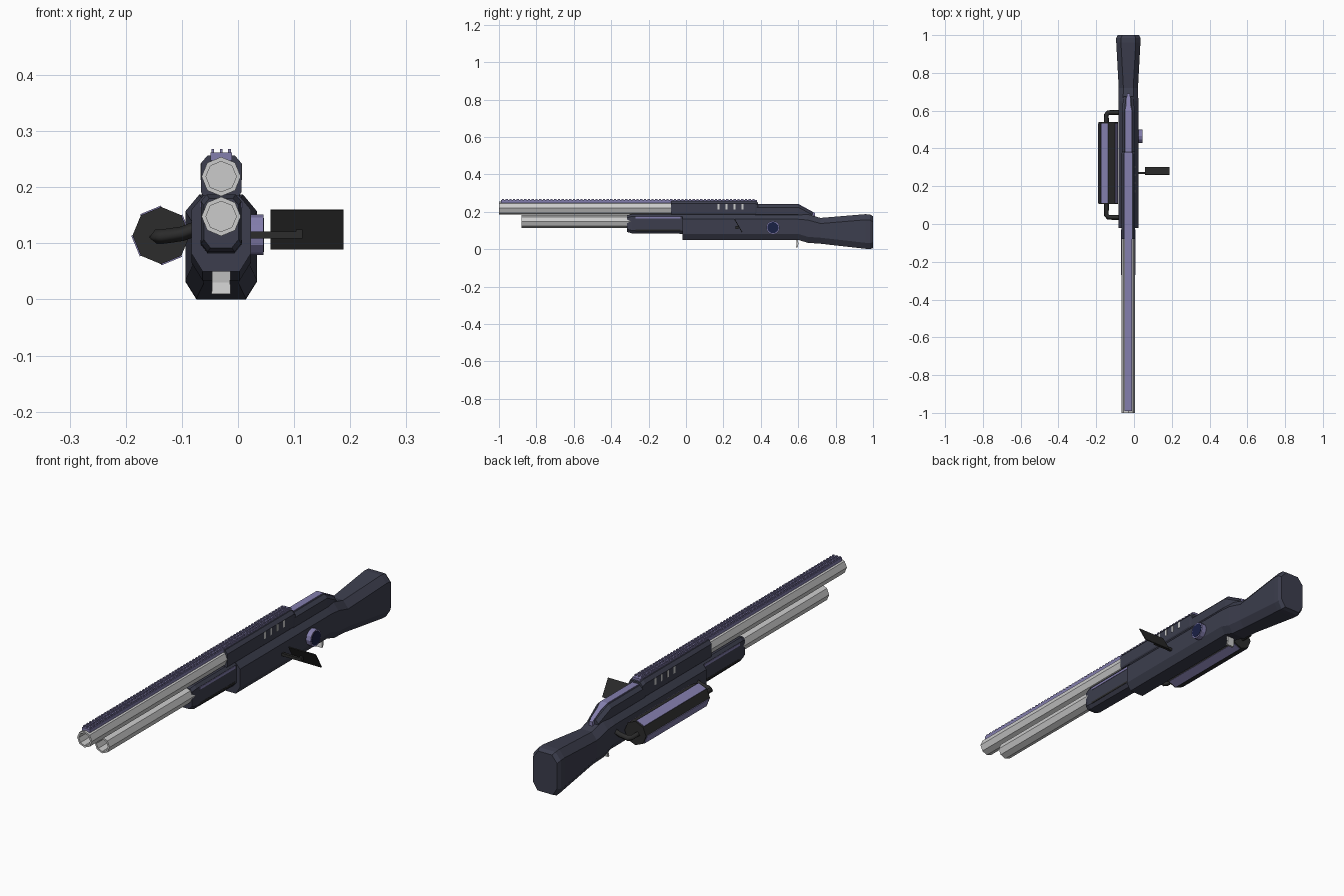
import bpy, bmesh, math
from mathutils import Vector, Matrix

if "Cube" in bpy.data.objects:
    bpy.data.objects.remove(bpy.data.objects["Cube"])

CX = -0.03  # centre line of the body


def mat(name, c):
    m = bpy.data.materials.new(name)
    m.diffuse_color = (*c, 1)
    m.use_nodes = True
    m.node_tree.nodes["Principled BSDF"].inputs["Base Color"].default_value = m.diffuse_color
    return m


SLATE = mat("slate", (0.045, 0.048, 0.075))
PURPLE = mat("purple", (0.23, 0.21, 0.42))
BLACK = mat("black", (0.025, 0.025, 0.025))
NAVY = mat("navy", (0.01, 0.015, 0.06))


def finish(bm, name, *mats):
    bmesh.ops.recalc_face_normals(bm, faces=bm.faces)
    me = bpy.data.meshes.new(name)
    bm.to_mesh(me)
    bm.free()
    for m in mats:
        me.materials.append(m)
    ob = bpy.data.objects.new(name, me)
    bpy.context.collection.objects.link(ob)
    return ob


def skin(bm, rings, caps=True):
    vs = [[bm.verts.new(p) for p in r] for r in rings]
    n = len(vs[0])
    sides = [bm.faces.new((a[i], a[(i + 1) % n], b[(i + 1) % n], b[i]))
             for a, b in zip(vs, vs[1:]) for i in range(n)]
    if caps:
        bm.faces.new(vs[0])
        bm.faces.new(vs[-1])
    return sides


def loft(name, sections, top, bot, m):
    """Chamfered body along y; sections are (y, half width, z low, z high)."""
    bm = bmesh.new()
    rings = []
    for y, w, a, b in sections:
        half = [(w - bot[0], a), (w, a + bot[1]), (w, b - top[1]), (w - top[0], b)]
        ring = half + [(-x, z) for x, z in reversed(half)]
        rings.append([(CX + x, y, z) for x, z in ring])
    skin(bm, rings)
    return finish(bm, name, m)


def octagon(x, y, z, r):
    return [(x + r * math.cos(i * math.pi / 4), y, z + r * math.sin(i * math.pi / 4))
            for i in range(8)]


def add_box(bm, x0, x1, y0, y1, z0, z1):
    m = Matrix.Translation(((x0 + x1) / 2, (y0 + y1) / 2, (z0 + z1) / 2))
    bmesh.ops.create_cube(bm, size=1, matrix=m @ Matrix.Diagonal((x1 - x0, y1 - y0, z1 - z0, 1)))


def boxes(name, items, m=None):
    bm = bmesh.new()
    for b in items:
        add_box(bm, *b)
    return finish(bm, name, *([m] if m else []))


# Barrels with recessed muzzles
for name, y0, y1, z in (("upper_barrel", -1, 0.0, 0.219), ("lower_tube", -0.88, -0.2, 0.148)):
    bm = bmesh.new()
    skin(bm, [octagon(CX, y, z, r) for y, r in
              ((y1, 0.035), (y0, 0.035), (y0, 0.027), (y0 + 0.12, 0.027))])
    finish(bm, name)

# Receiver flowing into the stock
loft("receiver_and_stock",
     [(-0.02, .053, .05, .19), (0.60, .053, .05, .19), (0.65, .053, .034, .186),
      (0.72, .051, .029, .167), (0.96, .064, .002, .187), (0.985, .064, 0, .185),
      (1.0, .057, .006, .176)], (.025, .03), (.02, .032), SLATE)

# Forend, upper shroud and rear hump
loft("forend", [(-0.315, .031, .092, .18), (-0.29, .036, .085, .187), (0.0, .036, .082, .187)],
     (.01, .012), (.012, .015), SLATE)
loft("shroud", [(-0.08, .036, .185, .257), (0.37, .036, .185, .257), (0.385, .033, .185, .25)],
     (.012, .014), (.004, .006), SLATE)
loft("rear_hump", [(0.37, .034, .18, .238), (0.60, .034, .18, .238), (0.675, .026, .165, .198)],
     (.014, .014), (.004, .004), SLATE)

# Purple strip on the hump, following its slope
bm = bmesh.new()
skin(bm, [[(CX - w, y, z - .02), (CX + w, y, z - .02), (CX + w, y, z), (CX - w, y, z)]
          for y, w, z in ((.385, .016, .242), (.60, .016, .242), (.63, .009, .226), (.69, .008, .193))])
finish(bm, "hump_strip", PURPLE)

# Sighting rib with three rows of teeth
boxes("rib", [(CX - .019, CX + .019, -0.99, 0.38, .248, .262)], PURPLE)
boxes("rib_teeth", [(CX + x - .0025, CX + x + .0025, -0.985 + .02 * i, -0.973 + .02 * i, .26, .268)
                    for x in (-.015, 0, .015) for i in range(68)], PURPLE)

# Side strips on the forend and vent slots on the shroud, both sides
for s, side in ((-1, "left"), (1, "right")):
    def span(a, b):
        return sorted((CX + s * a, CX + s * b))
    boxes(side + "_forend_strips",
          [(*span(.03, .038), -0.27, -0.03, z, z + .011) for z in (.163, .098)][:1], PURPLE)
    boxes(side + "_forend_groove", [(*span(.03, .037), -0.27, -0.03, .098, .106)], BLACK)
    boxes(side + "_vents", [(*span(.03, .0368), .168 + .043 * i, .179 + .043 * i, .213, .242)
                            for i in range(4)])

# Round knob on the right side
for name, r, x0, x1, m in (("knob", .036, .015, .045, PURPLE), ("knob_face", .03, .03, .0462, NAVY)):
    bm = bmesh.new()
    rot = Matrix.Translation(((x0 + x1) / 2, .465, .115)) @ Matrix.Rotation(math.pi / 2, 4, 'Y')
    bmesh.ops.create_cone(bm, cap_ends=True, segments=12, radius1=r, radius2=r,
                          depth=x1 - x0, matrix=rot)
    finish(bm, name, m)

# Lever arm with a thin tilted plate
boxes("lever_arm", [(.015, .115, .264, .275, .109, .121), (.103, .115, .264, .28, .109, .125)], BLACK)
plate = boxes("lever_plate", [(-.065, .065, -.002, .002, -.04, .04)], BLACK)
plate.location = (.123, .28, .125)
plate.rotation_euler.x = math.radians(30)

# Side drum: octagon with alternating raised purple panels
DX, DZ = -.137, .114
bm = bmesh.new()
sides = skin(bm, [octagon(DX, y, DZ, .051) for y in (.105, .54)])
finish(bm, "side_drum", BLACK)
bm = bmesh.new()
a, b = octagon(DX, .112, DZ, .0518), octagon(DX, .533, DZ, .0518)
for i in (0, 2, 4, 6):
    bm.faces.new([bm.verts.new(p) for p in (a[i], a[i + 1], b[i + 1], b[i])])
centre = Vector((DX, .32, DZ))
panels = finish(bm, "drum_panels", PURPLE)
mod = panels.modifiers.new("thick", 'SOLIDIFY')
mod.thickness = .003
mod.offset = 0

# Bent brackets holding the drum to the receiver
for name, y0, y1 in (("rear_bracket", .59, .53), ("front_bracket", .035, .115)):
    cu = bpy.data.curves.new(name, 'CURVE')
    cu.dimensions = '3D'
    cu.bevel_depth = .013
    cu.bevel_resolution = 0
    cu.use_fill_caps = True
    d = .012 if y1 > y0 else -.012
    pts = [(-.07, y0, .128), (-.10, y0, .117), (-.135, y0, .112),
           (-.146, y0 + d, .112), (-.146, y1, .112)]
    sp = cu.splines.new('POLY')
    sp.points.add(len(pts) - 1)
    for p, c in zip(sp.points, pts):
        p.co = (*c, 1)
    cu.materials.append(BLACK)
    bpy.context.collection.objects.link(bpy.data.objects.new(name, cu))

# Trigger
bm = bmesh.new()
skin(bm, [[(CX - w, y, z), (CX + w, y, z), (CX + w, y + .009, z), (CX - w, y + .009, z)]
          for y, w, z in ((.588, .017, .055), (.592, .016, .03), (.588, .017, .01))])
finish(bm, "trigger")
